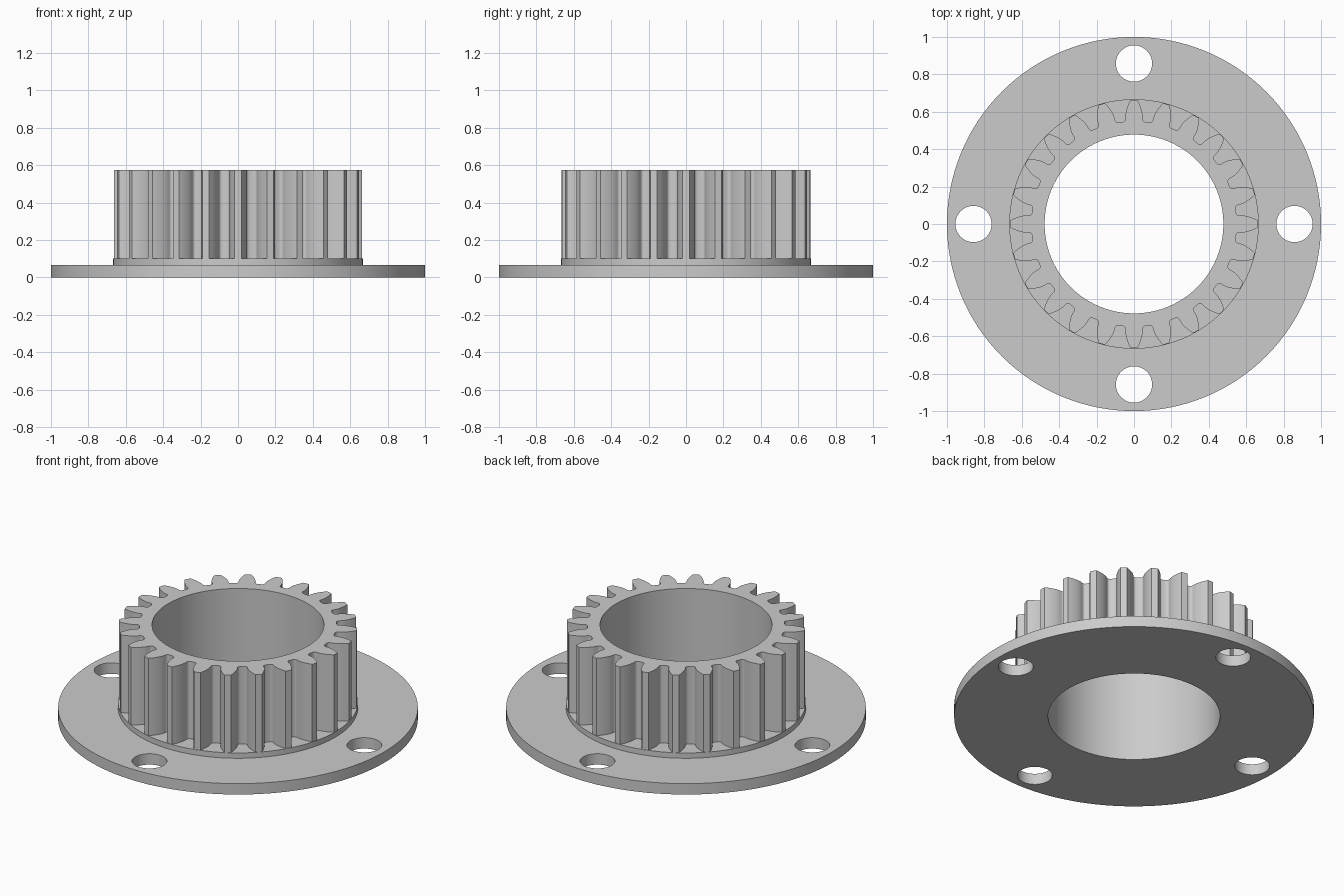
import bpy, bmesh
from math import sin, cos, tan, acos, pi, radians

cube = bpy.data.objects.get("Cube")
if cube:
    bpy.data.objects.remove(cube, do_unlink=True)

# Main dimensions
FLANGE_R, COLLAR_R, BORE_R = 1.0, 0.667, 0.478
HOLE_R, HOLE_RING = 0.097, 0.858
Z_FLANGE, Z_COLLAR, Z_TOP = 0.067, 0.1, 0.575
TEETH, TIP_R = 24, 0.664

steel = bpy.data.materials.new("plain grey")
grey = (0.6, 0.6, 0.6, 1)
steel.diffuse_color = grey
steel.use_nodes = True
steel.node_tree.nodes["Principled BSDF"].inputs["Base Color"].default_value = grey


def circle(r, n, cx=0, cy=0):
    return [(cx + r * cos(2 * pi * i / n), cy + r * sin(2 * pi * i / n)) for i in range(n)]


def gear_outline():
    """Counter-clockwise involute spur gear outline."""
    pitch_r = TIP_R * TEETH / (TEETH + 2)
    root_r = pitch_r - 1.25 * 2 * pitch_r / TEETH
    pressure = radians(20)
    base_r = pitch_r * cos(pressure)

    def half_angle(r):
        a = acos(min(1, base_r / r))
        return pi / (2 * TEETH) + tan(pressure) - pressure - tan(a) + a

    base_half = half_angle(base_r)
    # One flank from root to tip as (radius, half angle): fillet, then involute
    flank = [(root_r, base_half + 0.028), (root_r + 0.002, base_half + 0.015),
             (root_r + 0.007, base_half + 0.005), (root_r + 0.015, base_half)]
    for i in range(8):
        r = base_r + (TIP_R - base_r) * i / 7
        flank.append((r, half_angle(r)))
    points = []
    for t in range(TEETH):
        mid = 2 * pi * t / TEETH
        tooth = [(r, mid - a) for r, a in flank] + [(TIP_R, mid)]
        tooth += [(r, mid + a) for r, a in reversed(flank)]
        points += [(r * cos(a), r * sin(a)) for r, a in tooth]
    return points


def wall(bm, loop, z0, z1, inward=False):
    low = [bm.verts.new((x, y, z0)) for x, y in loop]
    high = [bm.verts.new((x, y, z1)) for x, y in loop]
    for i in range(len(loop)):
        j = (i + 1) % len(loop)
        quad = [low[i], low[j], high[j], high[i]]
        bm.faces.new(quad[::-1] if inward else quad)


def cap(bm, loops, z, up=True):
    edges = []
    for loop in loops:
        vs = [bm.verts.new((x, y, z)) for x, y in loop]
        edges += [bm.edges.new((vs[i - 1], vs[i])) for i in range(len(vs))]
    made = bmesh.ops.triangle_fill(bm, edges=edges, use_beauty=True, normal=(0, 0, 1))
    for f in made["geom"]:
        if isinstance(f, bmesh.types.BMFace):
            f.normal_update()
            if (f.normal.z > 0) != up:
                f.normal_flip()


def finish(bm, name):
    bmesh.ops.remove_doubles(bm, verts=bm.verts, dist=0.00001)
    mesh = bpy.data.meshes.new(name)
    bm.to_mesh(mesh)
    bm.free()
    mesh.materials.append(steel)
    obj = bpy.data.objects.new(name, mesh)
    bpy.context.collection.objects.link(obj)
    bpy.ops.object.select_all(action='DESELECT')
    obj.select_set(True)
    bpy.context.view_layer.objects.active = obj
    bpy.ops.object.shade_smooth_by_angle(angle=radians(30))


rim = circle(FLANGE_R, 128)
shoulder = circle(COLLAR_R, 128)
bore = circle(BORE_R, 96)
gear = gear_outline()
holes = [circle(HOLE_R, 40, HOLE_RING * cos(k * pi / 2), HOLE_RING * sin(k * pi / 2))
         for k in range(4)]

# Mounting flange with four bolt holes
bm = bmesh.new()
wall(bm, rim, 0, Z_FLANGE)
wall(bm, bore, 0, Z_FLANGE, inward=True)
for hole in holes:
    wall(bm, hole, 0, Z_FLANGE, inward=True)
cap(bm, [rim, bore] + holes, 0, up=False)
cap(bm, [rim, shoulder] + holes, Z_FLANGE)
finish(bm, "mounting_flange")

# Low collar under the teeth
bm = bmesh.new()
wall(bm, shoulder, Z_FLANGE, Z_COLLAR)
wall(bm, bore, Z_FLANGE, Z_COLLAR, inward=True)
cap(bm, [shoulder, gear], Z_COLLAR)
finish(bm, "collar")

# Toothed ring with open bore
bm = bmesh.new()
wall(bm, gear, Z_COLLAR, Z_TOP)
wall(bm, bore, Z_COLLAR, Z_TOP, inward=True)
cap(bm, [gear, bore], Z_TOP)
finish(bm, "gear_ring")
